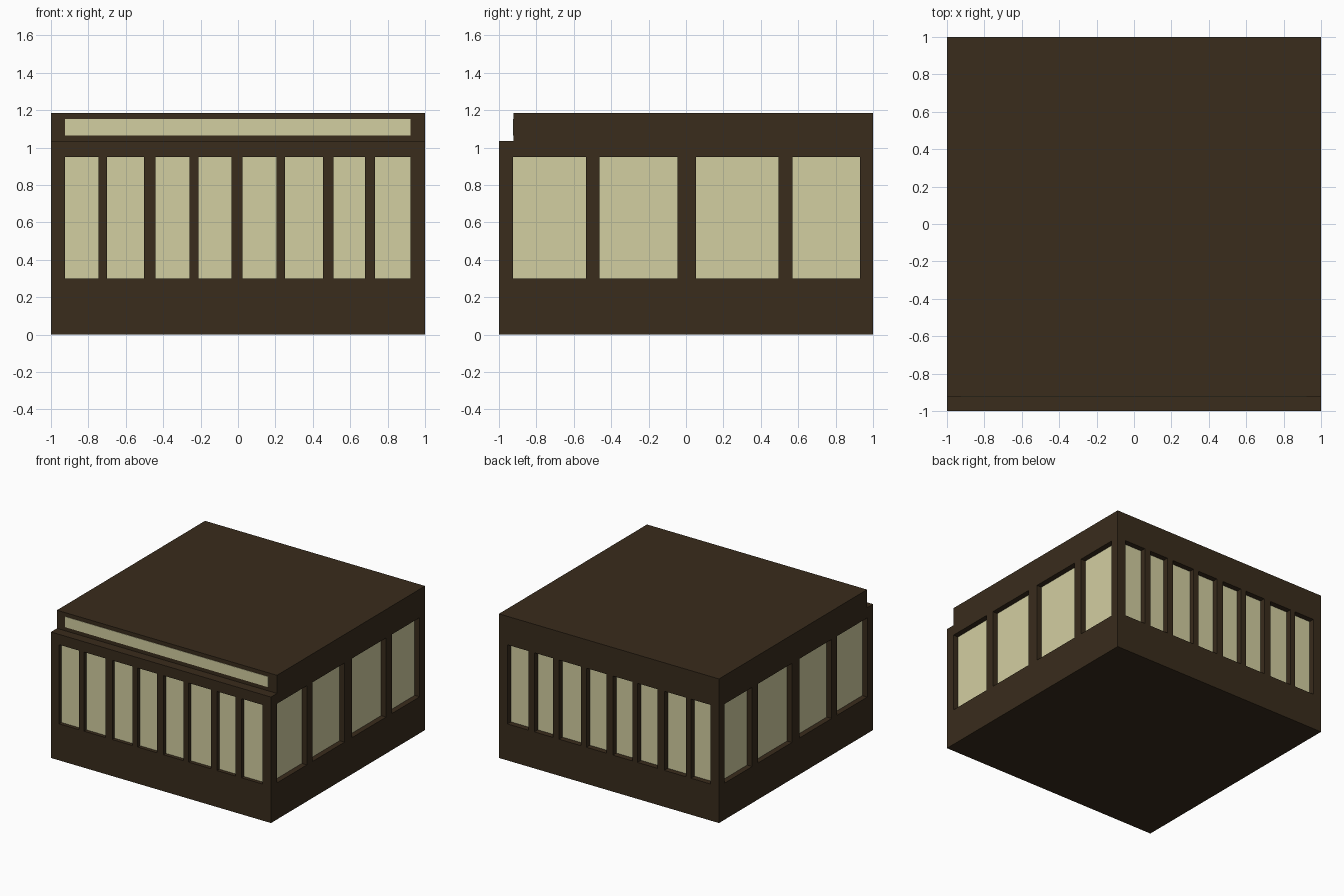
import bpy, bmesh

if "Cube" in bpy.data.objects:
    bpy.data.objects.remove(bpy.data.objects["Cube"])

def material(name, color):
    m = bpy.data.materials.new(name)
    m.diffuse_color = (*color, 1)
    m.use_nodes = True
    m.node_tree.nodes["Principled BSDF"].inputs["Base Color"].default_value = m.diffuse_color
    return m

FRAME = material("dark_brown", (0.041, 0.025, 0.0116))
GLASS = material("pale_yellow", (0.65, 0.62, 0.355))

def new_object(name, bm, mat=None):
    bmesh.ops.recalc_face_normals(bm, faces=bm.faces)
    me = bpy.data.meshes.new(name)
    bm.to_mesh(me)
    bm.free()
    ob = bpy.data.objects.new(name, me)
    bpy.context.collection.objects.link(ob)
    if mat:
        me.materials.append(mat)
    return ob

def boxes(name, bounds, mat=None):
    """One object made of separate boxes given as (lo, hi) corners."""
    bm = bmesh.new()
    for lo, hi in bounds:
        vs = bmesh.ops.create_cube(bm, size=1)["verts"]
        for v in vs:
            for i in range(3):
                v.co[i] = lo[i] if v.co[i] < 0 else hi[i]
    return new_object(name, bm, mat)

# Window layout: openings along the front/back and along the sides
FRONT = [(-.925, -.746), (-.70, -.503), (-.442, -.26), (-.212, -.036),
         (.023, .205), (.252, .455), (.51, .678), (.733, .922)]
SIDE = [(-.925, -.535), (-.463, -.045), (.053, .494), (.57, .93)]
Z0, Z1 = .30, .95
PANE = .015

def wall_boxes(spans, axis, sign, near, far):
    """Boxes for a wall, spanning distances near..far from the centre."""
    d0, d1 = sorted((sign * near, sign * far))
    if axis == 'y':
        return [((a, d0, Z0), (b, d1, Z1)) for a, b in spans]
    return [((d0, a, Z0), (d1, b, Z1)) for a, b in spans]

# Body: stepped side profile (y, z) extruded across x
profile = [(-1, 0), (1, 0), (1, 1.184), (-.922, 1.184), (-.922, 1.035), (-1, 1.035)]
bm = bmesh.new()
face = bm.faces.new([bm.verts.new((-1, y, z)) for y, z in profile])
ext = bmesh.ops.extrude_face_region(bm, geom=[face])
for v in ext["geom"]:
    if isinstance(v, bmesh.types.BMVert):
        v.co.x = 1
body = new_object("building_body", bm, FRAME)

# Recessed windows on each wall
cuts = []
for name, spans, axis, sign, depth in [
        ("front_windows", FRONT, 'y', -1, .03), ("back_windows", FRONT, 'y', 1, .045),
        ("right_windows", SIDE, 'x', 1, .045), ("left_windows", SIDE, 'x', -1, .045)]:
    back = 1 - depth - PANE
    cuts += wall_boxes(spans, axis, sign, back, 1.05)
    boxes(name, wall_boxes(spans, axis, sign, back, 1 - depth), GLASS)

cutter = boxes("window_cutter", cuts, FRAME)
cutter.hide_render = True
cutter.hide_viewport = False
cutter.display_type = 'WIRE'
mod = body.modifiers.new("window_openings", 'BOOLEAN')
mod.operation = 'DIFFERENCE'
mod.solver = 'EXACT'
mod.object = cutter

# Light strip along the upper front fascia
boxes("fascia_panel", [((-.925, -.925, 1.066), (.922, -.915, 1.152))], GLASS)
